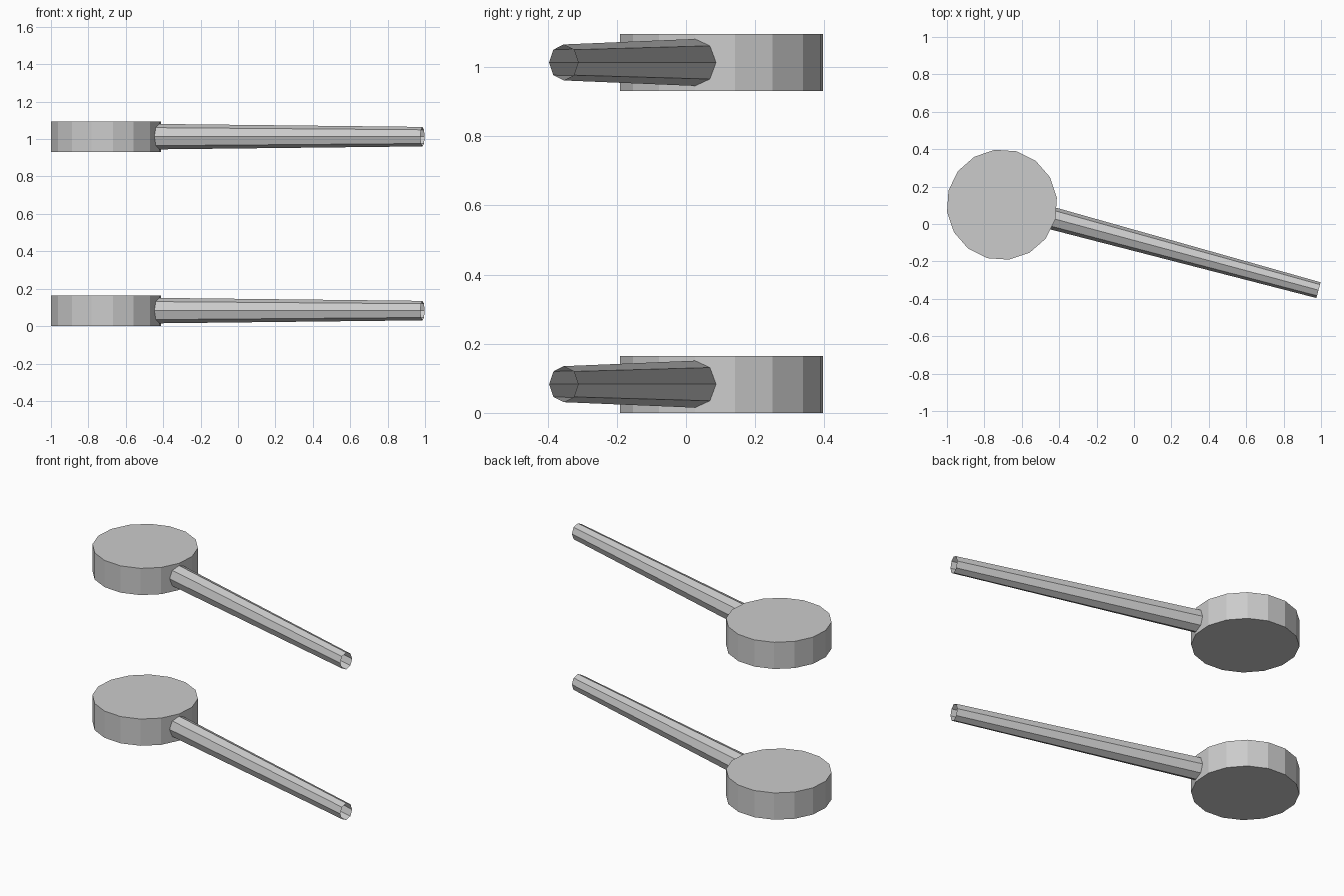
import bpy, bmesh, math
from mathutils import Matrix, Vector

if "Cube" in bpy.data.objects:
    bpy.data.objects.remove(bpy.data.objects["Cube"])

ANGLE = math.radians(-15.1)
PLACE = Matrix.Translation((-0.706, 0.103, 0)) @ Matrix.Rotation(ANGLE, 4, 'Z')


def finish(name, bm, z):
    bmesh.ops.transform(bm, matrix=Matrix.Translation((0, 0, z)) @ PLACE, verts=bm.verts)
    mesh = bpy.data.meshes.new(name)
    bm.to_mesh(mesh)
    bm.free()
    bpy.context.collection.objects.link(bpy.data.objects.new(name, mesh))


def disc(name, z):
    bm = bmesh.new()
    bmesh.ops.create_cone(bm, cap_ends=True, segments=16, radius1=0.296, radius2=0.296,
                          depth=0.165, matrix=Matrix.Translation((0, 0, 0.0825)))
    finish(name, bm, z)


def handle(name, z):
    bm = bmesh.new()
    rings = []
    # distance from disc centre, half width, half height
    for x, w, h in ((0.285, 0.06, 0.068), (1.753, 0.0435, 0.052)):
        rings.append([bm.verts.new(Vector((x, w * math.cos(a), 0.083 + h * math.sin(a))))
                      for a in (math.tau * i / 8 for i in range(8))])
    # open-ended tapered octagonal tube
    for i in range(8):
        j = (i + 1) % 8
        bm.faces.new((rings[0][i], rings[0][j], rings[1][j], rings[1][i]))
    bmesh.ops.recalc_face_normals(bm, faces=bm.faces)
    finish(name, bm, z)


# Two identical disc-and-handle pieces, one above the other
for label, z in (("lower", 0.0), ("upper", 0.93)):
    disc(label + "_disc", z)
    handle(label + "_handle", z)
